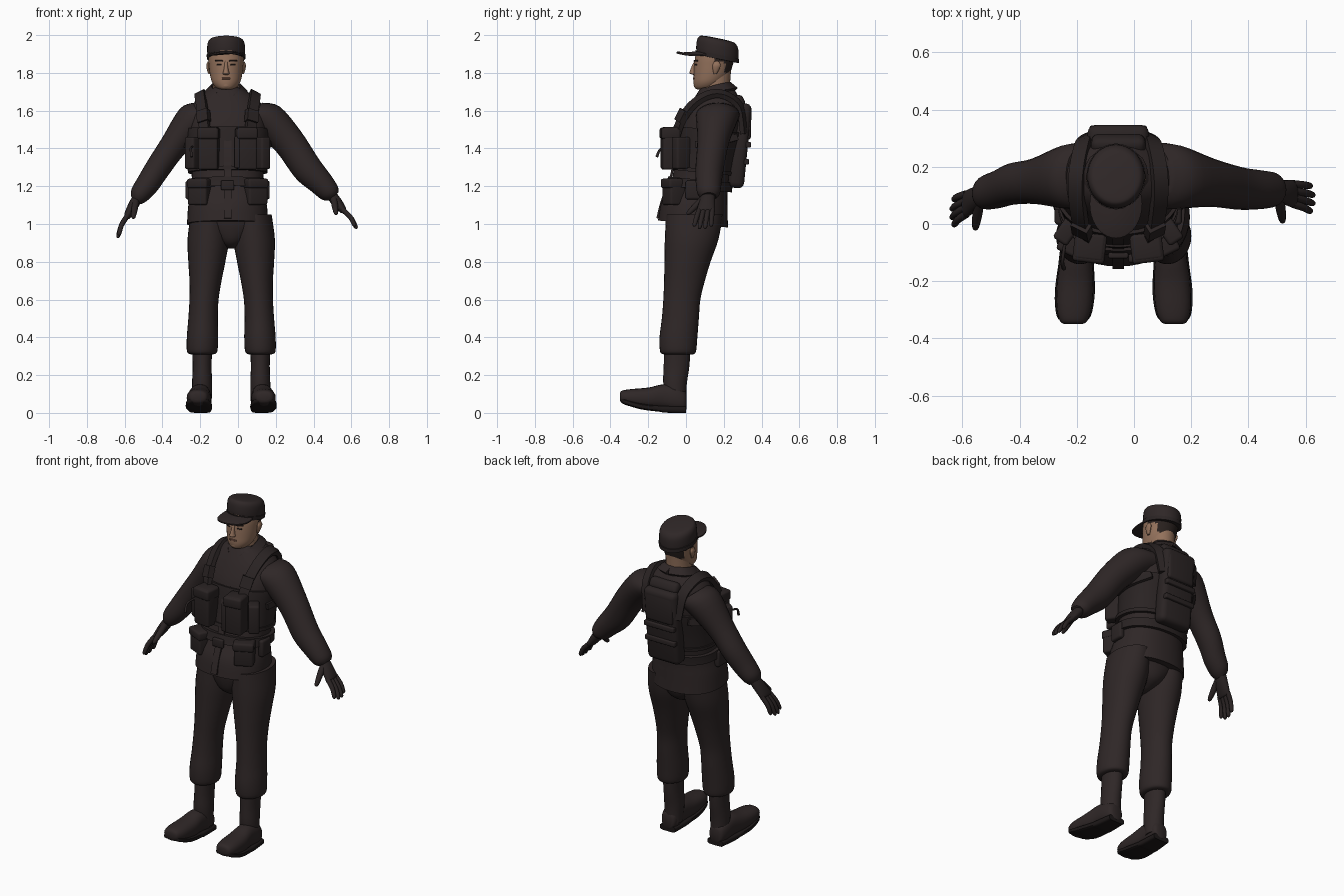
import bpy, bmesh, math
from mathutils import Vector, Matrix

X, Y, Z = Vector((1, 0, 0)), Vector((0, 1, 0)), Vector((0, 0, 1))


def material(name, rgb):
    m = bpy.data.materials.new(name)
    m.diffuse_color = (*rgb, 1)
    return m


CLOTH = material("dark cloth", (0.028, 0.020, 0.020))
GEAR = material("dark gear", (0.023, 0.017, 0.017))
SOLE = material("black sole", (0.012, 0.009, 0.009))
SKIN = material("skin", (0.29, 0.165, 0.105))
LIP = material("lips", (0.20, 0.095, 0.065))
HAIR = material("hair", (0.022, 0.015, 0.013))


def finish(name, bm, mats, angle=45):
    bmesh.ops.recalc_face_normals(bm, faces=bm.faces)
    me = bpy.data.meshes.new(name)
    bm.to_mesh(me)
    bm.free()
    ob = bpy.data.objects.new(name, me)
    bpy.context.collection.objects.link(ob)
    for m in mats:
        me.materials.append(m)
    for o in bpy.context.selected_objects:
        o.select_set(False)
    ob.select_set(True)
    bpy.context.view_layer.objects.active = ob
    bpy.ops.object.shade_smooth_by_angle(angle=math.radians(angle))
    return ob


def skin(name, rings, mat, angle=45):
    """Join rings of points into a capped surface."""
    bm = bmesh.new()
    vs = [[bm.verts.new(p) for p in r] for r in rings]
    n = len(vs[0])
    for a, b in zip(vs, vs[1:]):
        for i in range(n):
            bm.faces.new((a[i], a[(i + 1) % n], b[(i + 1) % n], b[i]))
    bm.faces.new(vs[0])
    bm.faces.new(vs[-1])
    return finish(name, bm, [mat], angle)


def smooth_path(rows, k=4):
    """Catmull-Rom interpolation of equal-length rows."""
    out = []
    for i in range(len(rows) - 1):
        a, b, c, d = (rows[max(0, min(len(rows) - 1, i + j))] for j in (-1, 0, 1, 2))
        for s in range(k):
            t = s / k
            out.append([0.5 * (2 * q + (r - p) * t + (2 * p - 5 * q + 4 * r - w) * t * t
                               + (3 * q - p - 3 * r + w) * t ** 3)
                        for p, q, r, w in zip(a, b, c, d)])
    return out + [list(rows[-1])]


def loft(name, rows, mat, u=X, v=Y, n=28, k=4, power=1.0):
    """Rows are centre x, y, z and the two radii along u and v."""
    def bend(c):
        return math.copysign(abs(c) ** power, c)
    rings = []
    for x, y, z, a, b in smooth_path(rows, k):
        rings.append([Vector((x, y, z)) + u * a * bend(math.cos(t)) + v * b * bend(math.sin(t))
                      for t in (2 * math.pi * i / n for i in range(n))])
    return skin(name, rings, mat)


def tube(name, rows, mat, n=10):
    """Round tube through x, y, z, radius rows, with a rounded tip."""
    p = smooth_path(rows, 4)
    pts = [Vector(r[:3]) for r in p]
    rings = []
    for i, c in enumerate(pts):
        q = (pts[min(i + 1, len(pts) - 1)] - pts[max(i - 1, 0)]).to_track_quat('Z', 'Y')
        rings.append([c + q @ Vector((math.cos(t), math.sin(t), 0)) * p[i][3]
                      for t in (2 * math.pi * j / n for j in range(n))])
    return skin(name, rings, mat, 60)


def strap(name, pts, w, t, mat=GEAR, centre=(-0.055, 0.13, 1.4)):
    """Flat webbing that faces away from the body centre."""
    pts = [Vector(p) for p in smooth_path(pts, 4)]
    rings = []
    for i, c in enumerate(pts):
        d = (pts[min(i + 1, len(pts) - 1)] - pts[max(i - 1, 0)]).normalized()
        side = d.cross(c - Vector(centre)).normalized() * w / 2
        up = side.cross(d).normalized() * t / 2
        rings.append([c + side + up, c - side + up, c - side - up, c + side - up])
    return skin(name, rings, mat, 40)


def box(name, loc, size, mat=GEAR, bevel=0.012, rx=0, rz=0):
    bm = bmesh.new()
    bmesh.ops.create_cube(bm, size=1, matrix=Matrix.Diagonal((*size, 1)))
    if bevel:
        bmesh.ops.bevel(bm, geom=list(bm.edges), offset=bevel, segments=3, profile=0.5, affect='EDGES')
    bm.transform(Matrix.Translation(loc) @ Matrix.Rotation(rz, 4, 'Z') @ Matrix.Rotation(rx, 4, 'X'))
    return finish(name, bm, [mat])


# Jacket, then fitted layers that follow it
TORSO = [(-.055, .037, 1.0, .215, .185), (-.055, .045, 1.1, .208, .175), (-.055, .07, 1.2, .19, .152),
         (-.055, .10, 1.35, .195, .15), (-.055, .13, 1.5, .21, .155), (-.055, .155, 1.6, .20, .14),
         (-.06, .168, 1.67, .15, .115), (-.063, .17, 1.715, .085, .09)]
loft("jacket", TORSO, CLOTH, v=Vector((0, 1, -.1)), n=40, power=.9)


def layer(name, z0, z1, off, mat=GEAR):
    rows = [r for r in smooth_path(TORSO, 8) if z0 <= r[2] <= z1]
    rows = [(x, y, z, a + off, b + off) for x, y, z, a, b in rows]
    x, y, z, a, b = rows[0]
    w = rows[-1]
    rows = [(x, y, z, a - .02, b - .02)] + rows + [(*w[:3], w[3] - .02, w[4] - .02)]
    loft(name, rows, mat, v=Vector((0, 1, -.1)), n=40, k=1, power=.9)


layer("vest", 1.27, 1.5, .012)
layer("vest_lower_band", 1.27, 1.31, .02)
layer("belt", 1.175, 1.235, .022)

# Collar wings and front placket
for s in (-1, 1):
    strap("collar", [(-.063 + s * dx, y, z) for dx, y, z in
                     ((.01, .055, 1.61), (.055, .065, 1.665), (.09, .13, 1.705), (.075, .215, 1.725), (0, .25, 1.73))],
          .05, .016, CLOTH, (-.063, .16, 1.62))
strap("front_placket", [(-.055, -.151, 1.03), (-.055, -.128, 1.12), (-.055, -.075, 1.27),
                        (-.055, -.055, 1.4), (-.055, -.018, 1.52)], .04, .012, CLOTH)

# Shoulder harness, pouches and belt kit
for s in (-1, 1):
    strap("shoulder_strap", [(-.055 + s * dx, y, z) for dx, y, z in
                             ((.10, -.07, 1.36), (.12, -.045, 1.5), (.135, .02, 1.615), (.145, .11, 1.68),
                              (.14, .2, 1.685), (.12, .285, 1.62), (.10, .31, 1.48))], .055, .026)
    strap("shoulder_buckle", [(-.055 + s * .125, -.035, 1.54), (-.055 + s * .13, -.005, 1.6)], .065, .036)
    box("chest_pouch", (-.055 + s * .1, -.08, 1.40), (.105, .095, .225), rz=s * .12)
    box("chest_pouch_flap", (-.055 + s * .1, -.085, 1.48), (.112, .1, .06), rz=s * .12)
    box("side_pouch", (-.055 + s * .18, -.025, 1.375), (.06, .09, .17), rz=s * .6)
    box("belt_pouch", (-.055 + s * .145, -.065, 1.17), (.11, .09, .14), rz=s * .45)
    box("belt_pouch_flap", (-.055 + s * .145, -.068, 1.215), (.118, .097, .05), rz=s * .45)
    box("small_belt_pouch", (-.055 + s * .205, .04, 1.18), (.035, .085, .1))
    strap("side_webbing", [(-.055 + s * .215, .05, 1.42), (-.055 + s * .22, .15, 1.43),
                           (-.055 + s * .15, .27, 1.46)], .035, .016)
box("belt_buckle", (-.055, -.11, 1.205), (.07, .02, .05), bevel=.006)
box("magazine_slot", (-.005, -.12, 1.38), (.03, .03, .17), bevel=.008)
tube("hanging_cord", [(-.24, -.06, 1.41, .006), (-.25, -.13, 1.4, .006), (-.245, -.155, 1.355, .008)], GEAR, 8)

# Back carrier
box("back_pack", (-.055, .285, 1.415), (.215, .085, .45), bevel=.03, rx=-.1)
box("back_pack_pocket", (-.055, .325, 1.53), (.18, .04, .17), bevel=.016, rx=-.02)
box("back_pack_top", (-.055, .275, 1.645), (.19, .07, .07), bevel=.025, rx=.5)
for z in (1.33, 1.42):
    box("back_webbing", (-.055, .318 + (z - 1.33) * .12, z), (.2, .03, .03), bevel=.006)

# Arms, cuffs and gloved hands
ARMS = {
    "left": ([(.05, .17, 1.58, .1, .115), (.145, .165, 1.56, .098, .112), (.265, .145, 1.44, .085, .085),
              (.365, .125, 1.295, .08, .075), (.44, .12, 1.215, .067, .068), (.485, .12, 1.165, .055, .06),
              (.505, .12, 1.145, .035, .04)], (.555, .105, 1.075), (.632, .085, .975), (.52, .005, 1.05)),
    "right": ([(-.16, .17, 1.58, .1, .115), (-.235, .165, 1.55, .095, .112), (-.345, .15, 1.41, .073, .08),
               (-.425, .14, 1.295, .067, .073), (-.48, .12, 1.21, .062, .066), (-.522, .11, 1.155, .052, .058),
               (-.54, .105, 1.125, .033, .038)], (-.585, .07, 1.045), (-.64, .035, .925), (-.555, -.02, 1.03)),
}
for side, (rows, palm, tip, thumb) in ARMS.items():
    out = 1 if side == "left" else -1
    u = Vector((.78 * out, 0, .62))
    loft(side + "_sleeve", rows, CLOTH, u=u, n=24)
    wrist, palm, tip = Vector(rows[-2][:3]), Vector(palm), Vector(tip)
    loft(side + "_palm", [(*wrist, .026, .034), (*wrist.lerp(palm, .5), .028, .042),
                          (*palm, .02, .048), (*palm.lerp(tip, .1), .012, .04)], GEAR, u=u, n=16)
    for i in range(4):
        f = i - 1.5
        a = palm + Y * f * .023
        b = tip + Y * f * .03 - (tip - palm) * (.06 * f * f)
        tube(side + "_finger", [(*a, .014), (*(a.lerp(b, .5) + u * .008), .013), (*a.lerp(b, .9), .011), (*b, .004)], GEAR)
    a, b = wrist.lerp(palm, .3) - Y * .02, Vector(thumb)
    tube(side + "_thumb", [(*a, .018), (*a.lerp(b, .5), .017), (*a.lerp(b, .9), .012), (*b, .004)], GEAR)

# Trousers and boots on each side of the hip line
LEG = [(.31, -.19, -.04, .06, .078), (.325, -.19, -.042, .08, .095), (.40, -.188, -.04, .083, .1),
       (.5, -.185, -.03, .078, .098), (.6, -.18, -.022, .077, .098), (.7, -.172, -.008, .085, .108),
       (.8, -.165, .008, .098, .122), (.92, -.157, .03, .11, .142), (1.05, -.15, .045, .1, .15)]
BOOT = [(-.35, .085, .03, .018), (-.338, .084, .048, .034), (-.29, .08, .062, .046), (-.2, .078, .064, .056),
        (-.12, .085, .056, .066), (-.05, .075, .054, .066), (-.01, .065, .045, .055), (.002, .06, .03, .04)]
SHAFT = [(.05, -.05, .05, .05), (.15, -.058, .053, .062), (.25, -.05, .05, .068), (.36, -.045, .055, .07)]
UNDER = [(-.345, .07, .035, .01), (-.32, .058, .06, .014), (-.24, .035, .07, .016), (-.14, .022, .062, .016),
         (-.11, .019, .06, .018), (0, .017, .052, .017)]
for side, flip in (("right", False), ("left", True)):
    def cx(x):
        return -.072 - x if flip else x
    loft(side + "_trouser_leg", [(cx(x), y, z, a, b) for z, x, y, a, b in LEG], CLOTH)
    loft(side + "_boot_shaft", [(cx(-.19), y, z, a, b) for z, y, a, b in SHAFT], CLOTH, n=20)
    loft(side + "_boot", [(cx(-.196 + y * .045), y, z, a, b) for y, z, a, b in BOOT], CLOTH, v=Z, n=20, power=.85)
    loft(side + "_sole", [(cx(-.196 + y * .045), y, z, a, b) for y, z, a, b in UNDER], SOLE, v=Z, n=20, power=.45)
loft("trouser_seat", [(-.036, .02, .87, .02, .05), (-.036, .035, .91, .09, .115),
                      (-.04, .04, 1.0, .19, .145), (-.045, .045, 1.07, .19, .15)], CLOTH)

# Neck and head, with hair on the rear faces
HX = -.063
loft("neck", [(HX, .155, 1.62, .085, .085), (HX, .155, 1.69, .073, .078), (HX, .158, 1.74, .07, .075),
              (HX, .165, 1.83, .07, .075)], SKIN)
head = loft("head", [(HX, .10, 1.712, .03, .04), (HX, .108, 1.722, .053, .062), (HX, .12, 1.75, .074, .08),
                     (HX, .135, 1.79, .085, .094), (HX, .145, 1.84, .091, .102), (HX, .152, 1.88, .094, .104),
                     (HX, .158, 1.94, .09, .1)], SKIN, n=36)
head.data.materials.append(HAIR)
for p in head.data.polygons:
    c = p.center
    if c.z > 1.79 and (c.y > .205 or (c.y > .15 and c.z > 1.855)):
        p.material_index = 1
loft("nose", [(HX, .05, 1.79, .012, .012), (HX, .038, 1.797, .018, .02), (HX, .04, 1.81, .014, .02),
              (HX, .046, 1.84, .009, .014), (HX, .056, 1.865, .009, .01)], SKIN, n=14)
loft("chin", [(HX, .085, 1.714, .02, .03), (HX, .07, 1.728, .03, .028), (HX, .07, 1.748, .025, .026),
              (HX, .08, 1.758, .01, .015)], SKIN, n=16)
box("mouth", (HX, .041, 1.77), (.046, .01, .009), LIP, .003)
for s in (-1, 1):
    box("eye", (HX + s * .036, .053, 1.842), (.028, .009, .008), HAIR, .002, rz=s * .4)
    box("eyebrow", (HX + s * .038, .052, 1.863), (.044, .009, .008), HAIR, .002, rz=s * .4)
    loft("ear", [(HX + s * .088, .155, 1.795, .006, .008), (HX + s * .092, .158, 1.815, .009, .016),
                 (HX + s * .095, .162, 1.84, .01, .022), (HX + s * .093, .162, 1.86, .005, .012)], SKIN, n=12)

# Peaked cap
TILT = Vector((0, 1, -.2))
loft("cap_crown", [(HX, .166, 1.878, .096, .108), (HX, .166, 1.91, .1, .112), (HX, .167, 1.95, .099, .109),
                   (HX, .166, 1.972, .09, .098), (HX, .164, 1.981, .072, .08), (HX, .162, 1.985, .03, .035)],
     CLOTH, v=TILT, n=36)
loft("cap_band", [(HX, .166, 1.874, .092, .104), (HX, .166, 1.875, .102, .114), (HX, .166, 1.897, .103, .115),
                  (HX, .166, 1.898, .093, .105)], GEAR, v=TILT, n=36, k=1)
brim = loft("cap_brim", [(HX, .07, 1.906, .088, .116), (HX, .07, 1.909, .092, .12), (HX, .07, 1.916, .092, .12),
                         (HX, .07, 1.919, .086, .114)], CLOTH, v=Vector((0, 1, .04)), n=36, k=1)
for vert in brim.data.vertices:
    vert.co.z -= 2.2 * (vert.co.x - HX) ** 2
